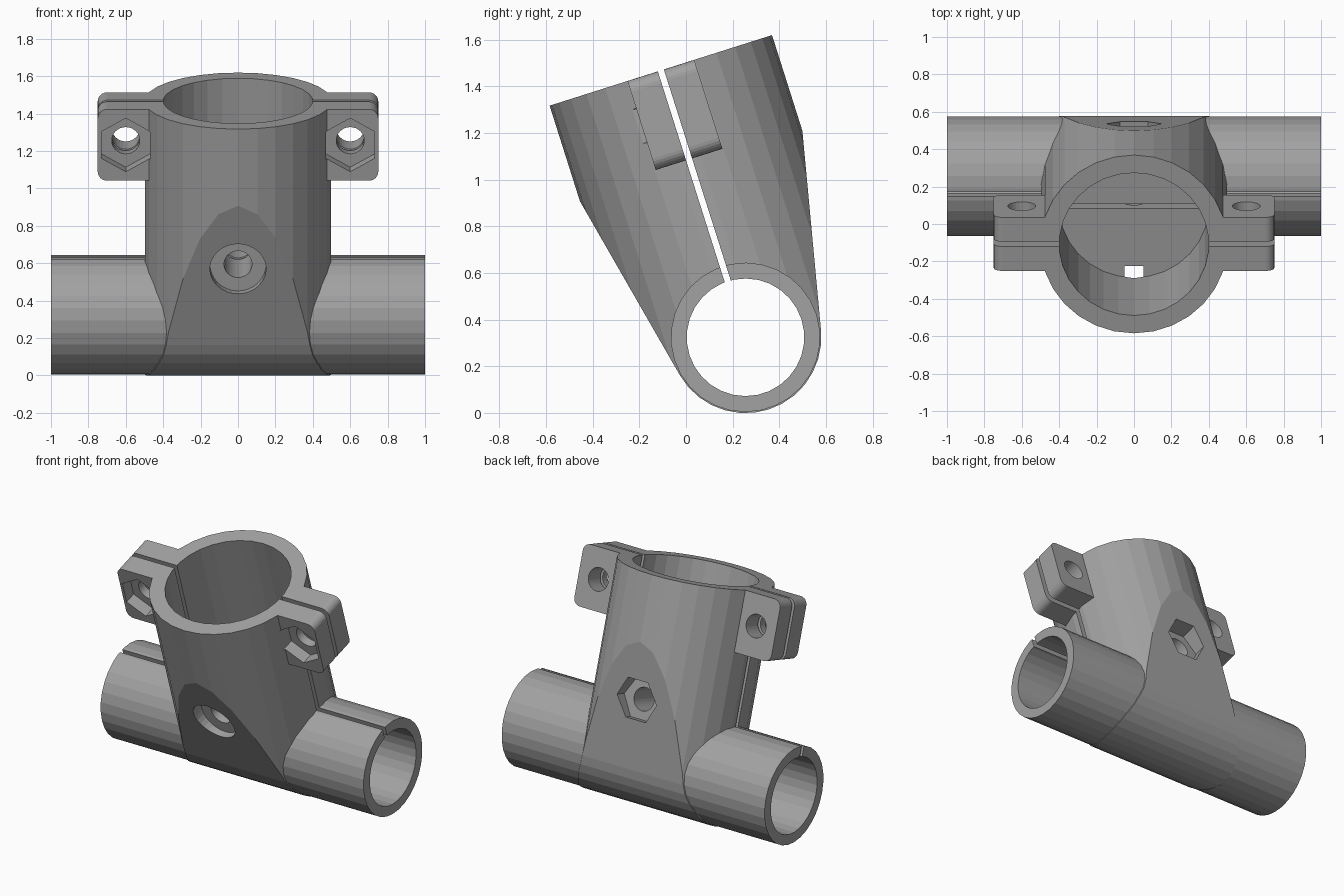
import bpy
import bmesh
from math import sin, cos, radians, pi, hypot, acos, atan2
from mathutils import Matrix, Vector

cube = bpy.data.objects.get("Cube")
if cube:
    bpy.data.objects.remove(cube, do_unlink=True)

# Main dimensions, in the frame of the clamp (its axis is z, the pipe axis is x)
TILT = radians(17.6)
PIPE_R, PIPE_BORE = 0.32, 0.252
CLAMP_R, CLAMP_BORE = 0.5, 0.4
TOP, FLOOR = 1.2, 0.53
BOSS_R, SHOULDER = 0.325, 0.77
EAR_X, EAR_Y, EAR_Z, EAR_OUT = 0.6, 0.15, 1.0, 0.75
BOLT_R, HEAD_R, BOLT_Z = 0.075, 0.15, 0.39
GAP = 0.027

grey = bpy.data.materials.new("matte grey")
grey.use_nodes = True
colour = (0.36, 0.36, 0.36, 1)
grey.diffuse_color = colour
grey.node_tree.nodes["Principled BSDF"].inputs["Base Color"].default_value = colour


def finish(name, bm):
    bmesh.ops.recalc_face_normals(bm, faces=bm.faces)
    mesh = bpy.data.meshes.new(name)
    bm.to_mesh(mesh)
    bm.free()
    mesh.materials.append(grey)
    obj = bpy.data.objects.new(name, mesh)
    bpy.context.collection.objects.link(obj)
    return obj


def rod(name, radius, start, end, sides=30, spin=0):
    """Cylinder or prism between two points."""
    start, end = Vector(start), Vector(end)
    axis = end - start
    turn = Vector((0, 0, 1)).rotation_difference(axis).to_matrix().to_4x4()
    place = Matrix.Translation((start + end) / 2) @ turn @ Matrix.Rotation(spin, 4, 'Z')
    bm = bmesh.new()
    bmesh.ops.create_cone(bm, cap_ends=True, segments=sides, radius1=radius,
                          radius2=radius, depth=axis.length, matrix=place)
    return finish(name, bm)


def box(name, low, high, rounding=0):
    """Box, with the edges along y optionally rounded."""
    low, high = Vector(low), Vector(high)
    size = high - low
    bm = bmesh.new()
    bmesh.ops.create_cube(bm, size=1, matrix=Matrix.Translation((low + high) / 2)
                          @ Matrix.Diagonal((*size, 1)))
    if rounding:
        edges = [e for e in bm.edges
                 if abs(e.verts[0].co.y - e.verts[1].co.y) > size.y / 2]
        bmesh.ops.bevel(bm, geom=edges, offset=rounding, segments=6,
                        profile=0.5, affect='EDGES')
    return finish(name, bm)


def combine(target, other, operation):
    mod = target.modifiers.new(other.name, 'BOOLEAN')
    mod.object, mod.operation, mod.solver = other, operation, 'EXACT'
    bpy.context.view_layer.update()
    result = bpy.data.meshes.new_from_object(
        target.evaluated_get(bpy.context.evaluated_depsgraph_get()))
    target.modifiers.clear()
    target.data = result
    bpy.data.objects.remove(other, do_unlink=True)


# Wedge profile: straight flanks tangent to a round base
reach = hypot(CLAMP_R, SHOULDER)
tangent = atan2(CLAMP_R, SHOULDER) + acos(BOSS_R / reach)
steps = 14
profile = []
for i in range(steps + 1):
    a = tangent + (2 * pi - 2 * tangent) * i / steps
    profile.append((BOSS_R * sin(a), BOSS_R * cos(a)))
y0, z0 = profile[0]
high = TOP + 0.1
wide = y0 + (CLAMP_R - y0) * (high - z0) / (SHOULDER - z0)
profile += [(-wide, high), (wide, high)]
bm = bmesh.new()
face = bm.faces.new([bm.verts.new((-1, y, z)) for y, z in profile])
side = bmesh.ops.extrude_face_region(bm, geom=[face])["geom"]
bmesh.ops.translate(bm, vec=(2, 0, 0),
                    verts=[v for v in side if isinstance(v, bmesh.types.BMVert)])
wedge = finish("wedge", bm)

# Clamp body, ears and cross pipe
clamp = rod("pipe_clamp", CLAMP_R, (0, 0, -0.5), (0, 0, TOP))
combine(clamp, wedge, 'INTERSECT')
combine(clamp, box("ears", (-EAR_OUT, -EAR_Y, EAR_Z - 0.2),
                   (EAR_OUT, EAR_Y, TOP), 0.05), 'UNION')
combine(clamp, rod("cross_pipe", PIPE_R, (-1, 0, 0), (1, 0, 0)), 'UNION')

# Bores and the clamping slit
cuts = [
    rod("clamp_bore", CLAMP_BORE, (0, 0, FLOOR), (0, 0, TOP + 0.2)),
    rod("pipe_bore", PIPE_BORE, (-1.2, 0, 0), (1.2, 0, 0)),
    box("slit", (-1.2, -GAP / 2, 0), (1.2, GAP / 2, TOP + 0.2)),
    # Middle bolt: round head in front, nut at the back
    rod("bolt_hole", BOLT_R, (0, -1, BOLT_Z), (0, 1, BOLT_Z)),
    rod("head_pocket", HEAD_R, (0, -1, BOLT_Z), (0, -0.335, BOLT_Z)),
    rod("nut_pocket", HEAD_R, (0, 0.335, BOLT_Z), (0, 1, BOLT_Z), 6, pi / 2),
]
# Ear bolts with nut pockets in front
for x in (-EAR_X, EAR_X):
    cuts.append(rod("ear_hole", BOLT_R, (x, -1, EAR_Z), (x, 1, EAR_Z)))
    cuts.append(rod("ear_nut_pocket", HEAD_R, (x, -0.4, EAR_Z), (x, -0.07, EAR_Z), 6))
for cut in cuts:
    combine(clamp, cut, 'DIFFERENCE')

# Lean the clamp forward and stand it on the ground
clamp.data.transform(Matrix.Translation((0, 0.255, BOSS_R)) @ Matrix.Rotation(TILT, 4, 'X'))
low = min(v.co.z for v in clamp.data.vertices)
clamp.data.transform(Matrix.Translation((0, 0, -low)))
